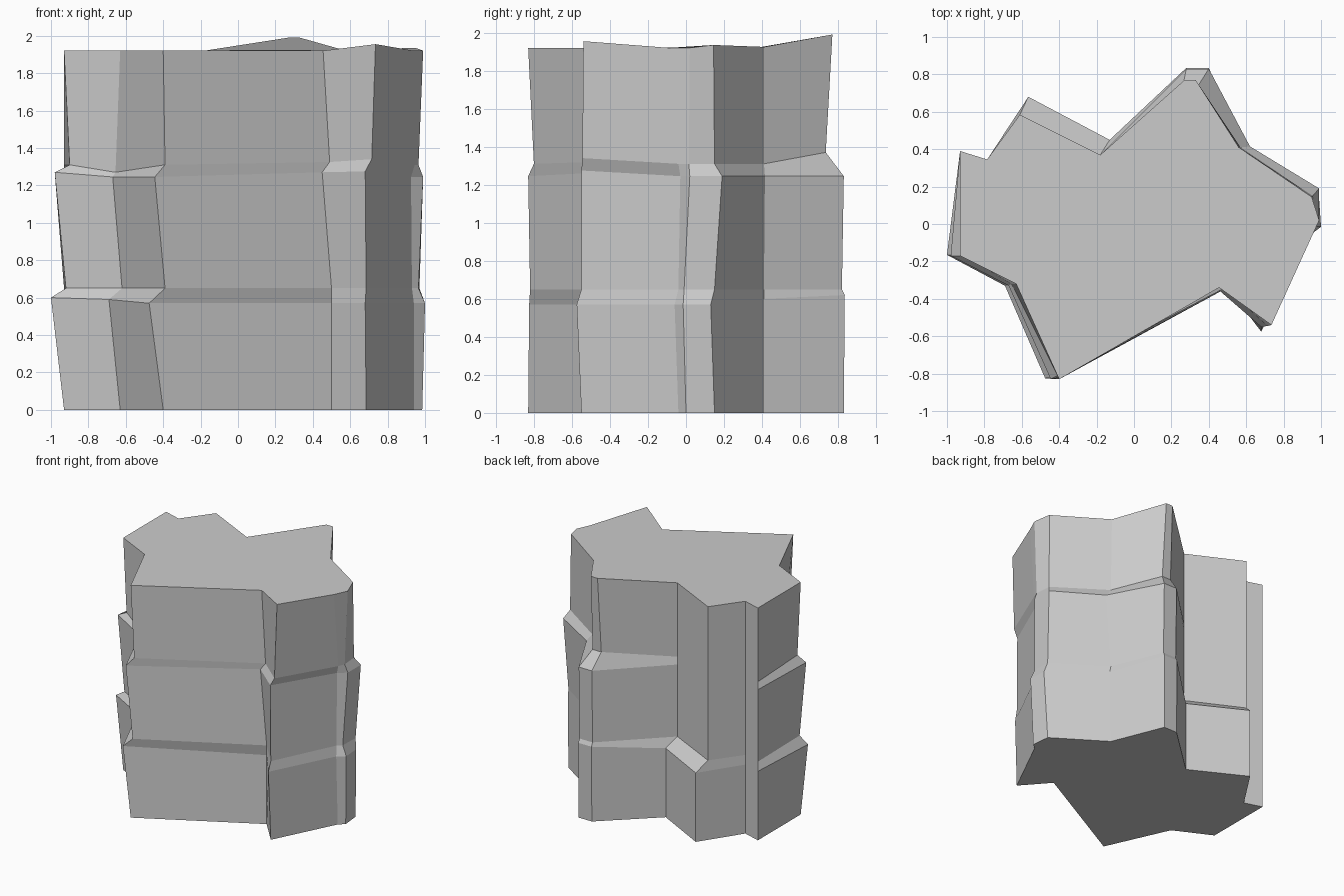
import bpy, bmesh

# Plan outline of the rock column, counter-clockwise, one letter per vertical edge
outline = {
    'C': (-0.40, -0.83), 'D': (0.50, -0.34), 'E': (0.685, -0.55),
    'F': (0.94, -0.04), 'G': (0.985, 0.0), 'H': (0.97, 0.15),
    'I': (0.57, 0.41), 'J': (0.40, 0.83), 'K': (0.28, 0.83),
    'L': (-0.18, 0.37), 'M': (-0.61, 0.585), 'N': (-0.785, 0.345),
    'O': (-0.93, 0.39), 'P': (-0.93, -0.17), 'B': (-0.63, -0.32),
}

# Each level: default height, then only the corners that differ (x, y[, z])
levels = [
    # foot
    (0.0, {'L': (-0.13, 0.45), 'M': (-0.565, 0.68)}),
    # lower ledge, outer lip
    (0.57, {'C': (-0.475, -0.825), 'E': (0.68, -0.575), 'F': (0.94, -0.06),
            'G': (1.0, -0.015), 'H': (0.99, 0.13), 'I': (0.58, 0.41, 0.60),
            'J': (0.40, 0.835, 0.62), 'K': (0.28, 0.835, 0.62),
            'L': (-0.13, 0.45), 'M': (-0.565, 0.68),
            'P': (-1.0, -0.165, 0.60), 'B': (-0.69, -0.33, 0.59)}),
    # lower ledge, set back
    (0.65, {'C': (-0.39, -0.82), 'F': (0.93, -0.04), 'G': (0.965, -0.01),
            'J': (0.40, 0.82), 'K': (0.28, 0.82), 'P': (-0.92, -0.17),
            'B': (-0.62, -0.32)}),
    # upper ledge, outer lip
    (1.245, {'C': (-0.445, -0.83), 'D': (0.45, -0.35, 1.27),
             'E': (0.68, -0.55, 1.275), 'F': (0.925, -0.03),
             'G': (0.99, 0.02), 'H': (0.99, 0.19), 'I': (0.62, 0.415),
             'P': (-0.98, -0.17, 1.27), 'B': (-0.67, -0.33)}),
    # upper ledge, set back
    (1.31, {'C': (-0.39, -0.80), 'D': (0.49, -0.34, 1.325),
            'E': (0.715, -0.545, 1.34), 'F': (0.945, -0.04),
            'G': (0.965, 0.015), 'H': (0.955, 0.15), 'I': (0.57, 0.41),
            'J': (0.34, 0.735, 1.37), 'K': (0.26, 0.735, 1.37),
            'P': (-0.90, -0.17), 'B': (-0.655, -0.32, 1.27)}),
    # crown
    (1.92, {'D': (0.455, -0.34), 'E': (0.735, -0.54, 1.955),
            'F': (0.94, -0.09), 'G': (0.99, 0.02),
            'H': (0.95, 0.145, 1.935), 'I': (0.56, 0.41, 1.925),
            'J': (0.33, 0.77, 1.99), 'K': (0.27, 0.77, 1.99)}),
]

bm = bmesh.new()
rings = []
for height, changes in levels:
    ring = []
    for key, base in outline.items():
        p = changes.get(key, base)
        ring.append(bm.verts.new((p[0], p[1], p[2] if len(p) > 2 else height)))
    rings.append(ring)

# Side walls between successive levels
n = len(outline)
for low, high in zip(rings, rings[1:]):
    for i in range(n):
        j = (i + 1) % n
        bm.faces.new((low[i], low[j], high[j], high[i]))

# Bottom and top caps
bm.faces.new(rings[0][::-1])
bm.faces.new(rings[-1])
bmesh.ops.recalc_face_normals(bm, faces=bm.faces)

mesh = bpy.data.meshes.new("rock_column")
bm.to_mesh(mesh)
bm.free()
rock = bpy.data.objects.new("rock_column", mesh)
bpy.context.collection.objects.link(rock)
